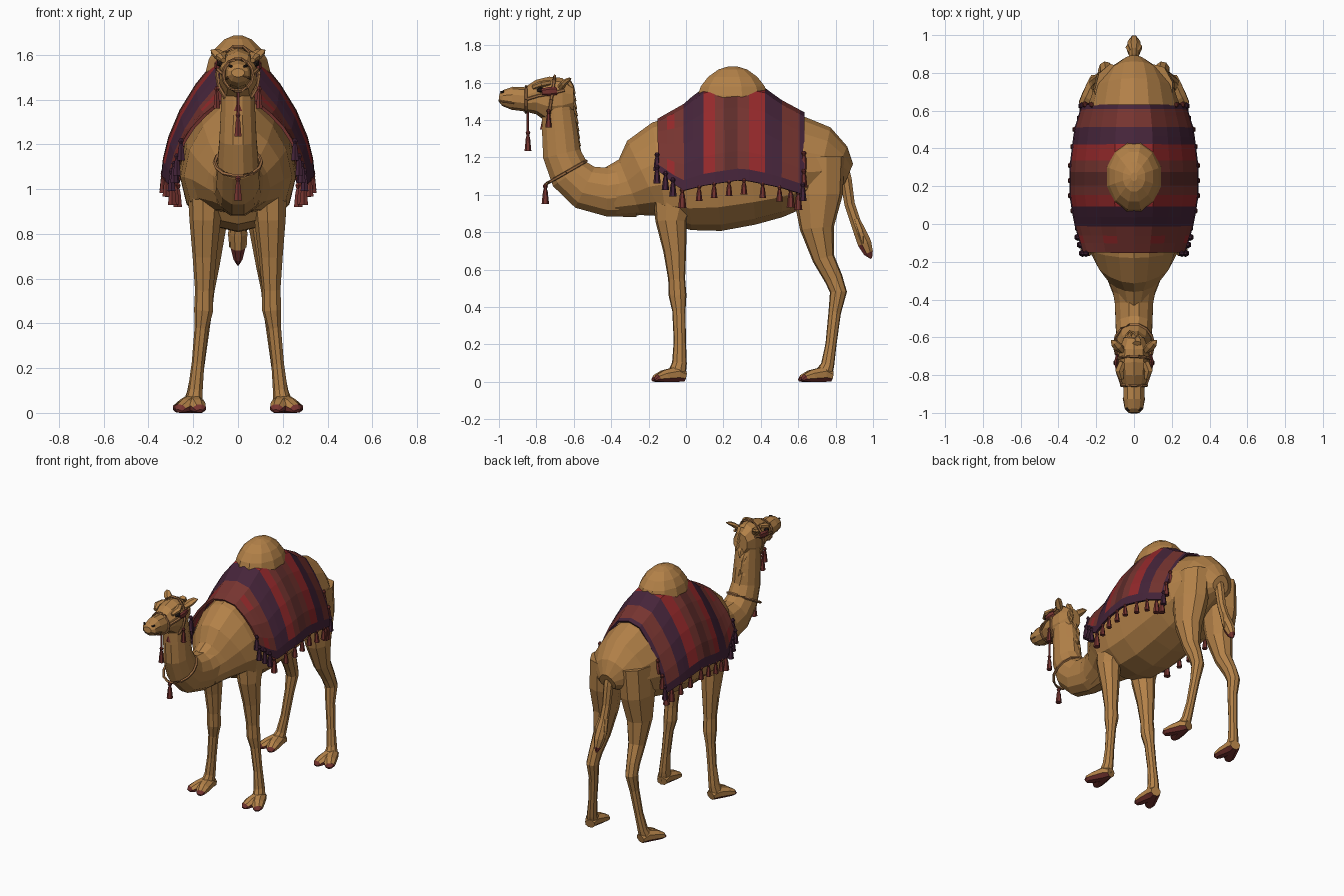
import bpy, bmesh, math, random
from mathutils import Vector

random.seed(4)


def material(name, rgb):
    m = bpy.data.materials.new(name)
    m.diffuse_color = (*rgb, 1)
    return m


FUR = material("tan fur", (0.45, 0.22, 0.065))
CORD = material("brown cord", (0.33, 0.15, 0.055))
RUST = material("rust red", (0.18, 0.034, 0.029))
RED = material("bright red", (0.30, 0.022, 0.024))
PURPLE = material("dark purple", (0.06, 0.018, 0.042))
MAROON = material("dark maroon", (0.11, 0.025, 0.023))
DARK = material("eye black", (0.02, 0.012, 0.01))


def finish(name, bm, mats, rule=None):
    bmesh.ops.recalc_face_normals(bm, faces=bm.faces)
    if rule:
        for f in bm.faces:
            f.material_index = rule(f.calc_center_median())
    me = bpy.data.meshes.new(name)
    bm.to_mesh(me)
    bm.free()
    for m in mats:
        me.materials.append(m)
    ob = bpy.data.objects.new(name, me)
    bpy.context.collection.objects.link(ob)
    return ob


def loft(name, secs, mats, n=10, taper=0.0, rule=None, ground=False):
    """Skin elliptical rings; each section is (x, y, z, half width, half depth)."""
    bm = bmesh.new()
    pts = [Vector(s[:3]) for s in secs]
    rings = []
    for i, s in enumerate(secs):
        t = (pts[min(i + 1, len(pts) - 1)] - pts[max(i - 1, 0)]).normalized()
        ref = Vector((1, 0, 0)) if abs(t.x) < 0.9 else Vector((0, 1, 0))
        u = (ref - t * ref.dot(t)).normalized()
        v = u.cross(t)
        ring = []
        for k in range(n):
            a = 2 * math.pi * (k + 0.5) / n
            p = pts[i] + u * (s[3] * math.cos(a) * (1 - taper * math.sin(a))) + v * (s[4] * math.sin(a))
            if ground:
                p.z = max(p.z, 0)
            ring.append(bm.verts.new(p))
        rings.append(ring)
    for a, b in zip(rings, rings[1:]):
        for k in range(n):
            bm.faces.new((a[k], a[(k + 1) % n], b[(k + 1) % n], b[k]))
    bm.faces.new(rings[0])
    bm.faces.new(rings[-1])
    return finish(name, bm, mats, rule)


def profile(rows):
    """Rows of (y, top, bottom, half width) to loft sections."""
    return [(0, y, (a + b) / 2, w, (a - b) / 2) for y, a, b, w in rows]


def tube(name, pts, r, mat, n=5):
    return loft(name, [(*p, r, r) for p in pts], [mat], n)


def ring_cord(name, c, rx, rb, d, r, mat):
    """Closed cord round the neck or head; d is the in-plane (y, z) direction."""
    pts = []
    for k in range(15):
        a = 2 * math.pi * k / 14
        q = rb * math.sin(a)
        pts.append((rx * math.cos(a), c[0] + d[0] * q, c[1] + d[1] * q))
    return tube(name, pts, r, mat)


def tassel(x, y, z, length, r, mat):
    prof = [(0, .3), (.12, .7), (.25, .4), (.4, .65), (1, 1)]
    loft("tassel", [(x, y, z - length * h, r * w, r * w) for h, w in prof], [mat], 6)


def lerp(table, v):
    for (a, p), (b, q) in zip(table, table[1:]):
        if v <= b:
            return p + (q - p) * (v - a) / (b - a)
    return table[-1][1]


# Torso and hump
loft("torso", profile([
    (-.40, 1.15, .88, .10), (-.30, 1.20, .88, .14), (-.22, 1.31, .865, .20), (-.14, 1.39, .84, .235),
    (0, 1.43, .81, .25), (.15, 1.48, .805, .255), (.35, 1.48, .84, .255), (.50, 1.45, .88, .25),
    (.63, 1.42, .93, .235), (.73, 1.365, .97, .205), (.81, 1.27, 1.0, .15), (.87, 1.17, 1.05, .06)]),
    [FUR], 14, 0.25)
loft("hump", [(0, .25, z, w * .145, w * .19) for z, w in
              [(1.38, 1.05), (1.53, 1.02), (1.58, .93), (1.63, .72), (1.67, .42), (1.687, .12)]], [FUR], 12)

# Neck, with a ragged mane down its back
loft("neck", [(0, -.28, 1.03, .13, .155), (0, -.42, 1.015, .105, .135), (0, -.54, 1.04, .10, .125),
              (0, -.62, 1.11, .095, .115), (0, -.665, 1.22, .086, .105), (0, -.675, 1.34, .08, .098),
              (0, -.685, 1.45, .076, .09), (0, -.68, 1.55, .07, .075)], [FUR], 12)
for i in range(9):
    z = 1.24 + i * .04
    x = random.uniform(-.03, .03)
    y = -.58 - i * .004
    loft("mane_tuft", [(x, y - .02, z + .05, .025, .015), (x, y, z + .02, .02, .014),
                       (x, y + .02, z - .02, .003, .003)], [FUR], 5)

# Head, ears, eyes, nostrils and mouth
loft("head", profile([
    (-.60, 1.58, 1.45, .055), (-.66, 1.625, 1.40, .08), (-.74, 1.632, 1.39, .088), (-.80, 1.615, 1.43, .08),
    (-.86, 1.575, 1.445, .06), (-.93, 1.578, 1.455, .058), (-.98, 1.56, 1.475, .05), (-1.0, 1.54, 1.50, .03)]),
    [FUR], 10)
for s in (-1, 1):
    loft("ear", [(s * .06, -.67, 1.575, .018, .018), (s * .085, -.65, 1.60, .028, .016),
                 (s * .105, -.63, 1.615, .022, .012), (s * .12, -.615, 1.62, .003, .003)], [FUR], 6)
    loft("brow", [(s * .06, -.73, 1.60, .02, .015), (s * .078, -.775, 1.592, .024, .017),
                  (s * .065, -.82, 1.575, .012, .012)], [FUR], 6)
    loft("eye", [(s * .076, -.758, 1.562, .012, .008), (s * .08, -.775, 1.562, .016, .016),
                 (s * .074, -.795, 1.558, .010, .008)], [DARK], 6)
    tube("nostril", [(s * .028, -.99, 1.548), (s * .04, -.975, 1.552)], .006, DARK)
    tube("mouth_line", [(s * .02, -.997, 1.505), (s * .046, -.975, 1.497), (s * .056, -.92, 1.49)], .004, CORD)
    # Cheek strap with red patches and side tassel
    tube("cheek_strap", [(s * .062, -.855, 1.51), (s * .085, -.79, 1.53), (s * .092, -.73, 1.54),
                         (s * .08, -.65, 1.56)], .009, CORD)
    loft("cheek_patch", [(s * .09, -.77, 1.548, .008, .02), (s * .094, -.73, 1.552, .012, .025),
                         (s * .088, -.69, 1.555, .008, .02)], [RUST], 6)
    tassel(s * .095, -.735, 1.46, .10, .017, RUST)

# Halter, chin tassel and neck collar
ring_cord("nose_band", (-.855, 1.51), .067, .072, (0, 1), .008, CORD)
ring_cord("throat_band", (-.72, 1.51), .094, .128, (.15, 1), .009, CORD)
tube("chin_cord", [(0, -.845, 1.45), (0, -.845, 1.38), (0, -.845, 1.33)], .007, RUST)
tassel(0, -.845, 1.345, .11, .018, RUST)
tassel(0, -.755, 1.42, .07, .025, RUST)
ring_cord("neck_collar", (-.64, 1.12), .104, .125, (-.87, -.5), .009, CORD)
tassel(0, -.752, 1.06, .11, .02, RUST)

# Legs and two-toed feet
FRONT = [(.14, -.06, 1.0, .085, .12), (.145, -.08, .86, .072, .085), (.148, -.06, .70, .055, .062),
         (.15, -.05, .55, .042, .046), (.152, -.045, .46, .044, .048), (.162, -.038, .38, .032, .036),
         (.178, -.033, .22, .029, .033), (.19, -.035, .10, .034, .04), (.198, -.05, .04, .042, .05)]
HIND = [(.11, .70, 1.20, .10, .15), (.12, .705, 1.0, .10, .135), (.13, .70, .82, .08, .092),
        (.135, .735, .66, .055, .06), (.145, .79, .55, .042, .05), (.15, .815, .48, .04, .046),
        (.157, .795, .37, .031, .034), (.178, .775, .20, .028, .03), (.195, .757, .09, .033, .036),
        (.205, .735, .04, .042, .048)]


def sole(c):
    return 1 if c.z < .022 else 0


for s in (-1, 1):
    for name, path in (("front", FRONT), ("hind", HIND)):
        loft(name + "_leg", [(s * x, y, z, a, b) for x, y, z, a, b in path], [FUR], 9)
        x, y = path[-1][:2]
        for dx, dy in ((-.025, -.125), (.06, -.11)):
            loft(name + "_toe", [(s * (x - .01), y + .045, .03, .035, .03), (s * x, y, .04, .048, .045),
                                 (s * (x + dx * .6), y + dy * .6, .028, .042, .036),
                                 (s * (x + dx), y + dy * .92, .018, .032, .022),
                                 (s * (x + dx * 1.1), y + dy * 1.05, .008, .016, .008)],
                 [FUR, RUST], 8, rule=lambda c, e=y + dy * .75: 1 if c.z < .012 or (c.y < e and c.z < .035) else 0,
                 ground=True)

# Tail with a dark tuft
loft("tail", [(0, .82, 1.20, .03, .04), (0, .855, 1.08, .032, .034), (0, .875, .95, .028, .03),
              (0, .905, .86, .03, .03), (0, .93, .80, .04, .036), (0, .955, .74, .035, .04),
              (0, .975, .69, .022, .028), (0, .99, .66, .004, .006)], [FUR, RUST], 8,
     rule=lambda c: 1 if c.z < .715 else 0)
for x in (-.03, .03):
    loft("tail_tuft", [(x * .6, .91, .87, .012, .014), (x, .935, .80, .015, .018), (x * 1.2, .945, .74, .003, .003)],
         [FUR], 5)

# Saddle cloth: a draped grid whose y stations are the stripe edges
TOP = [(-.15, 1.40), (0, 1.485), (.08, 1.56), (.25, 1.60), (.42, 1.565), (.5, 1.505), (.63, 1.435)]
HEM = [(-.15, 1.13), (-.02, 1.02), (.1, 1.05), (.3, 1.08), (.5, 1.04), (.63, 1.0)]
WIDTH = [(-.15, .265), (0, .31), (.15, .335), (.3, .335), (.5, .31), (.63, .27)]
ACROSS = [(0, 0), (.1, .3), (.3, .55), (.5, .76), (.7, .91), (.88, .98), (1, 1)]
DOWN = [(0, 0), (.1, .05), (.3, .25), (.5, .47), (.7, .70), (.88, .88), (1, 1)]


def cloth_pt(y, t, s=1):
    top = lerp(TOP, y)
    return Vector((s * lerp(WIDTH, y) * lerp(ACROSS, t), y, top - (top - lerp(HEM, y)) * lerp(DOWN, t)))


STRIPES = [(-.15, 0), (-.10, 0), (-.06, 1), (-.01, 0), (.04, 2), (.095, 2), (.155, 1), (.205, 0), (.275, 3),
           (.335, 0), (.42, 1), (.46, 2), (.51, 2), (.57, 0), (.605, 0), (.63, 2)]
ts = [k for k, _ in ACROSS]
cols = [(-1, t) for t in ts[:0:-1]] + [(1, t) for t in ts]
bm = bmesh.new()
grid = [[bm.verts.new(cloth_pt(y, t, s)) for s, t in cols] for y, _ in STRIPES]
for i in range(len(grid) - 1):
    for j in range(len(cols) - 1):
        f = bm.faces.new((grid[i][j], grid[i][j + 1], grid[i + 1][j + 1], grid[i + 1][j]))
        m = STRIPES[i + 1][1]
        edge = j in (0, len(cols) - 2)
        if i == 1 and j % 3 != 1:      # broken red patches near the front edge
            m = 0
        f.material_index = 2 if edge else m
cloth = finish("saddle_cloth", bm, [RUST, RED, PURPLE, MAROON])
solid = cloth.modifiers.new("thickness", "SOLIDIFY")
solid.thickness = .014
solid.offset = 0

# Tassels round the cloth
for s in (-1, 1):
    for y in (.07, .15, .23, .31, .41, .50):
        p = cloth_pt(y, 1, s)
        tassel(p.x, y, p.z + .01, .085, .018, RUST)
    for y in (-.02, .56, .60):
        p = cloth_pt(y, 1, s)
        tassel(p.x - s * .01, y, p.z + .02, .11, .022, RUST)
    for y, t, mat in ((-.155, 1, PURPLE), (-.11, 1, PURPLE), (-.155, .75, PURPLE), (-.07, 1, PURPLE),
                      (.63, .55, RUST), (.63, .75, RUST), (.625, .92, PURPLE)):
        p = cloth_pt(max(y, -.15), t, s)
        tassel(p.x + s * .008, y, p.z + .03, .10, .02, mat)
